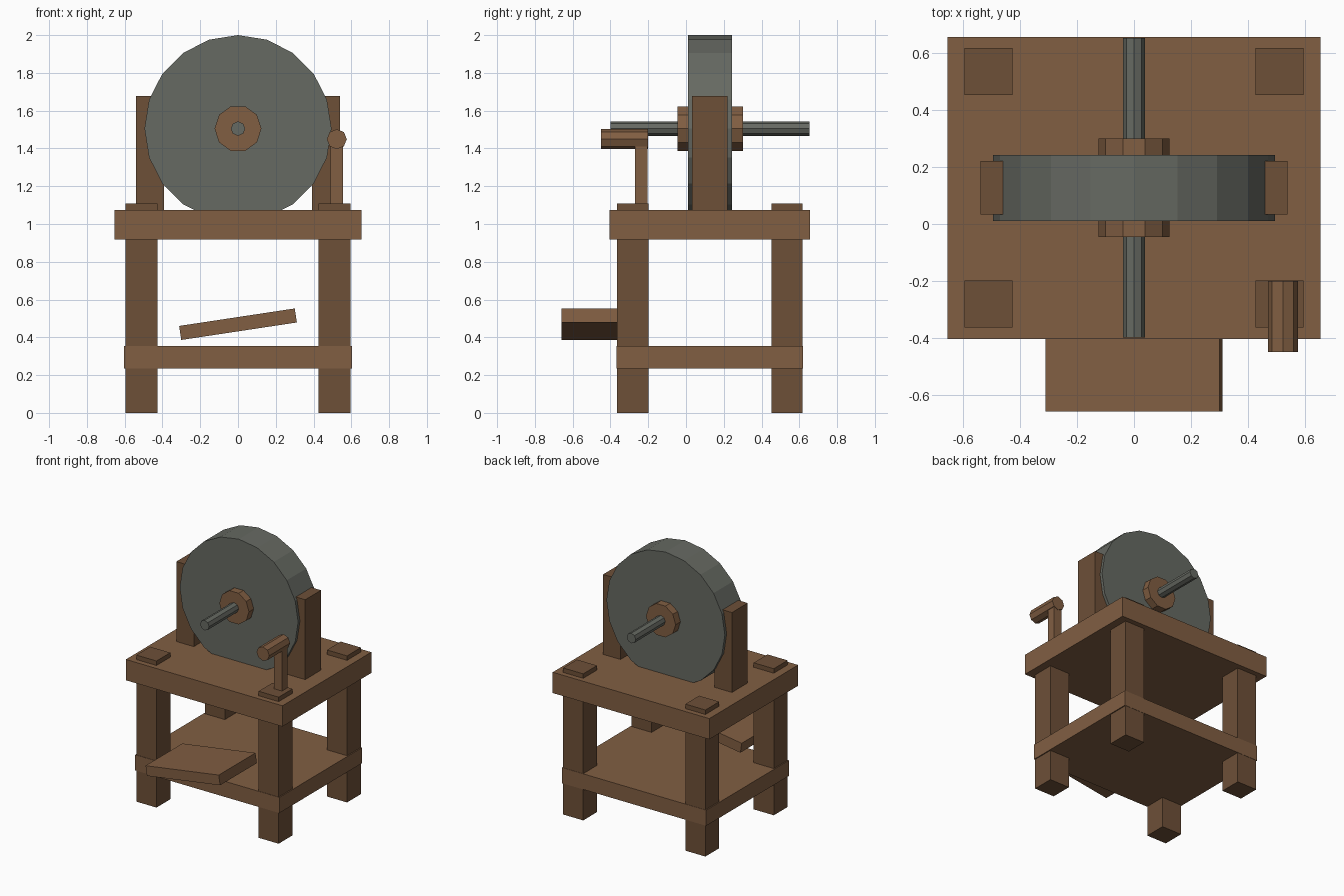
import bpy, math
from mathutils import Matrix

if "Cube" in bpy.data.objects:
    bpy.data.objects.remove(bpy.data.objects["Cube"])


def material(name, rgb):
    m = bpy.data.materials.new(name)
    m.diffuse_color = (*rgb, 1)
    m.use_nodes = True
    m.node_tree.nodes["Principled BSDF"].inputs["Base Color"].default_value = m.diffuse_color
    return m


LIGHT = material("light wood", (0.22, 0.113, 0.055))
DARK = material("dark wood", (0.155, 0.08, 0.039))
STONE = material("grey stone", (0.133, 0.142, 0.122))


def box(name, x, y, z, mat, tilt=0.0):
    """Box from (min, max) ranges, tilted about its own y axis."""
    bpy.ops.mesh.primitive_cube_add(
        size=1, location=[(r[0] + r[1]) / 2 for r in (x, y, z)])
    ob = bpy.context.object
    ob.name = name
    ob.data.transform(Matrix.Diagonal((x[1] - x[0], y[1] - y[0], z[1] - z[0], 1)))
    ob.rotation_euler.y = tilt
    ob.data.materials.append(mat)
    return ob


def rod(name, x, z, y0, y1, radius, sides, mat):
    """Flat-faced prism along y with a vertex pointing in +x."""
    bpy.ops.mesh.primitive_cylinder_add(
        vertices=sides, radius=radius, depth=y1 - y0, location=(x, (y0 + y1) / 2, z))
    ob = bpy.context.object
    ob.name = name
    ob.data.transform(Matrix.Rotation(math.pi / 2, 4, 'X')
                      @ Matrix.Rotation(math.pi / 2, 4, 'Z'))
    ob.data.materials.append(mat)
    return ob


# Table frame
box("table_top", (-0.655, 0.655), (-0.404, 0.657), (0.917, 1.074), LIGHT)
box("lower_shelf", (-0.603, 0.603), (-0.367, 0.62), (0.235, 0.353), LIGHT)

# Legs and wheel uprights, mirrored left and right
for side, s in (("left", -1), ("right", 1)):
    leg_x = sorted((s * 0.427, s * 0.595))
    box(f"front_leg_{side}", leg_x, (-0.364, -0.199), (0, 1.108), DARK)
    box(f"back_leg_{side}", leg_x, (0.453, 0.618), (0, 1.108), DARK)
    box(f"wheel_upright_{side}", sorted((s * 0.393, s * 0.539)),
        (0.033, 0.221), (1.0, 1.678), DARK)

# Grinding wheel, hub and axle
AXLE_Z = 1.505
rod("grinding_wheel", 0, AXLE_Z, 0.011, 0.243, 0.495, 20, STONE)
rod("wheel_hub", 0, AXLE_Z, -0.046, 0.301, 0.124, 10, LIGHT)
rod("axle", 0, AXLE_Z, -0.399, 0.654, 0.038, 8, STONE)

# Crank post and handle
box("crank_post", (0.49, 0.557), (-0.27, -0.203), (1.05, 1.449), LIGHT)
rod("crank_handle", 0.523, 1.449, -0.449, -0.2, 0.053, 8, LIGHT)

# Tilted foot pedal
box("foot_pedal", (-0.3095, 0.3095), (-0.659, -0.22), (0.432, 0.507),
    LIGHT, tilt=math.radians(-8.6))
